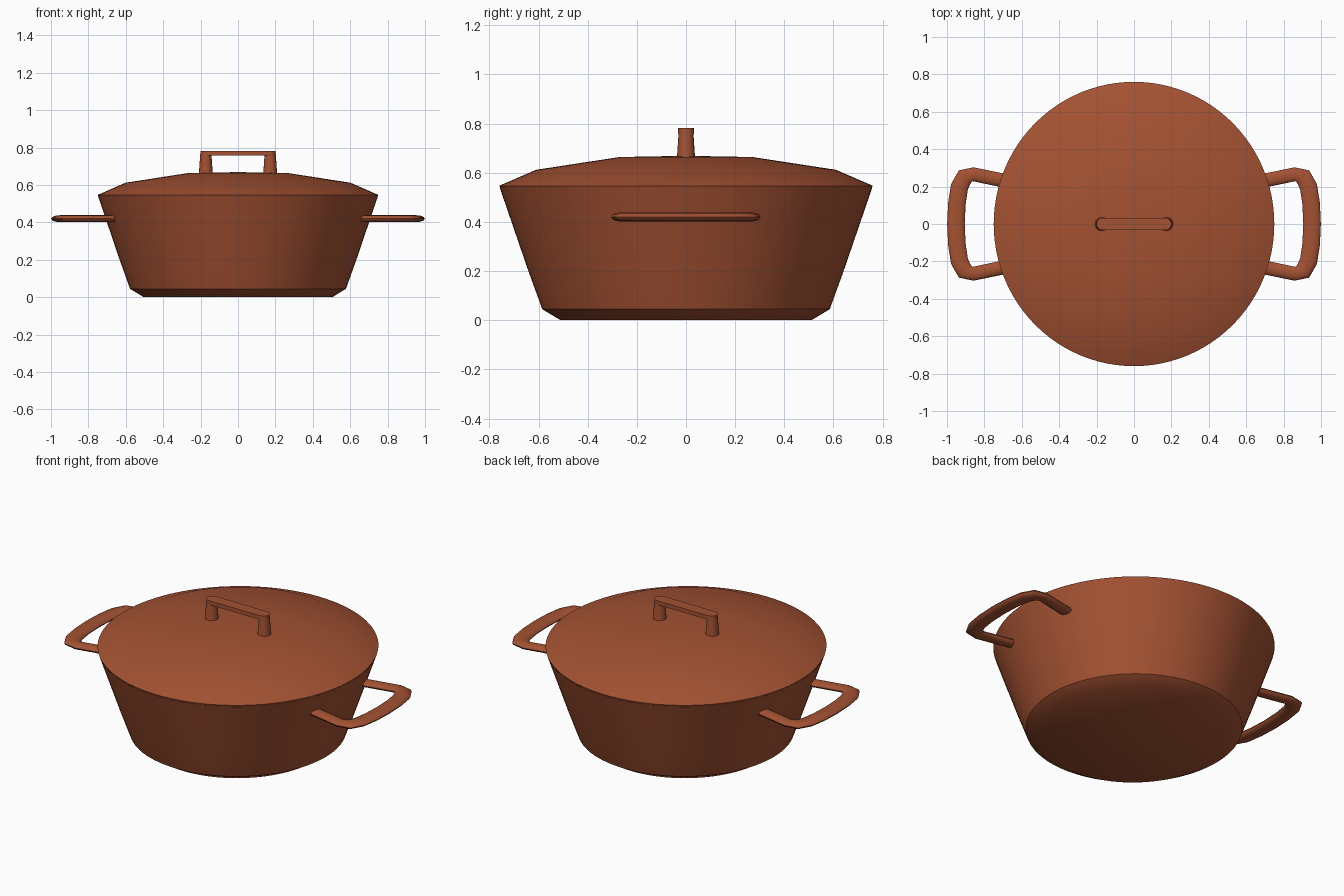
import bpy, bmesh, math
from mathutils import Vector

cube = bpy.data.objects.get("Cube")
if cube:
    bpy.data.objects.remove(cube, do_unlink=True)

clay = bpy.data.materials.new("terracotta")
clay.use_nodes = True
COLOUR = (0.37, 0.084, 0.033, 1)
clay.diffuse_color = COLOUR
clay.node_tree.nodes["Principled BSDF"].inputs["Base Color"].default_value = COLOUR


def finish(bm, name, angle=35):
    """Turn a bmesh into a smooth-shaded object with sharp corners kept."""
    bmesh.ops.remove_doubles(bm, verts=bm.verts, dist=1e-5)
    bmesh.ops.recalc_face_normals(bm, faces=bm.faces)
    mesh = bpy.data.meshes.new(name)
    bm.to_mesh(mesh)
    bm.free()
    mesh.materials.append(clay)
    obj = bpy.data.objects.new(name, mesh)
    bpy.context.collection.objects.link(obj)
    bpy.ops.object.select_all(action='DESELECT')
    obj.select_set(True)
    bpy.context.view_layer.objects.active = obj
    bpy.ops.object.shade_smooth_by_angle(angle=math.radians(angle))
    return obj


def lathe(name, profile, squash=0.987, steps=96):
    """Spin an (r, z) profile about z, slightly narrower in x."""
    bm = bmesh.new()
    verts = [bm.verts.new((r, 0, z)) for r, z in profile]
    edges = [bm.edges.new(pair) for pair in zip(verts, verts[1:])]
    bmesh.ops.spin(bm, geom=verts + edges, cent=(0, 0, 0), axis=(0, 0, 1),
                   angle=math.tau, steps=steps, use_duplicate=False)
    bmesh.ops.scale(bm, verts=bm.verts, vec=(squash, 1, 1))
    return finish(bm, name)


def loft(name, rings, angle=35):
    """Skin closed rings of equal length and cap both ends."""
    bm = bmesh.new()
    loops = [[bm.verts.new(p) for p in ring] for ring in rings]
    n = len(loops[0])
    for a, b in zip(loops, loops[1:]):
        for i in range(n):
            j = (i + 1) % n
            bm.faces.new((a[i], a[j], b[j], b[i]))
    bm.faces.new(loops[0])
    bm.faces.new(loops[-1])
    return finish(bm, name, angle)


# Pot body: chamfered base, flaring wall, hollow inside
lathe("pot_body", [(0, 0), (0.51, 0), (0.585, 0.045), (0.643, 0.205), (0.757, 0.537),
                   (0.71, 0.537), (0.54, 0.07), (0, 0.05)])

# Lid: thin rim and shallow dome
lathe("lid", [(0, 0.53), (0.70, 0.53), (0.70, 0.537), (0.756, 0.537), (0.76, 0.547),
              (0.61, 0.612), (0.27, 0.664), (0, 0.669)])

# Side handles: flattened tube along a rounded loop, half path mirrored in y
half = [(0.655, 0.224), (0.74, 0.241), (0.86, 0.266), (0.905, 0.252),
        (0.933, 0.20), (0.947, 0.11)]
path = [Vector((x, y, 0.42)) for x, y in half]
path += [Vector((0.952, 0, 0.42))] + [Vector((p.x, -p.y, p.z)) for p in reversed(path)]


def handle_rings(side):
    rings = []
    for i, p in enumerate(path):
        t = (path[min(i + 1, len(path) - 1)] - path[max(i - 1, 0)]).normalized()
        across = Vector((-t.y, t.x, 0))
        wide = 0.037 if abs(p.y) > 0.2 and p.x < 0.9 else 0.047
        ring = []
        for k in range(12):
            a = math.tau * k / 12
            q = p + across * (wide * math.cos(a)) + Vector((0, 0, 0.0185 * math.sin(a)))
            ring.append((side * q.x, q.y, q.z))
        rings.append(ring)
    return rings


for side, label in ((1, "left"), (-1, "right")):
    loft(f"{label}_side_handle", handle_rings(side), 40)

# Lid handle posts: tapered cylinders
for side, label in ((1, "left"), (-1, "right")):
    loft(f"{label}_lid_post",
         [[(side * 0.172 + r * math.cos(math.tau * k / 16),
            r * math.sin(math.tau * k / 16), z) for k in range(16)]
          for r, z in ((0.038, 0.645), (0.030, 0.765))])

# Lid handle bar: flat plate with rounded ends
outline = []
for centre, start in ((0.168, -90), (-0.168, 90)):
    for k in range(9):
        a = math.radians(start + 22.5 * k)
        outline.append((centre + 0.033 * math.cos(a), 0.033 * math.sin(a)))
loft("lid_handle_bar", [[(x, y, z) for x, y in outline] for z in (0.758, 0.782)])
